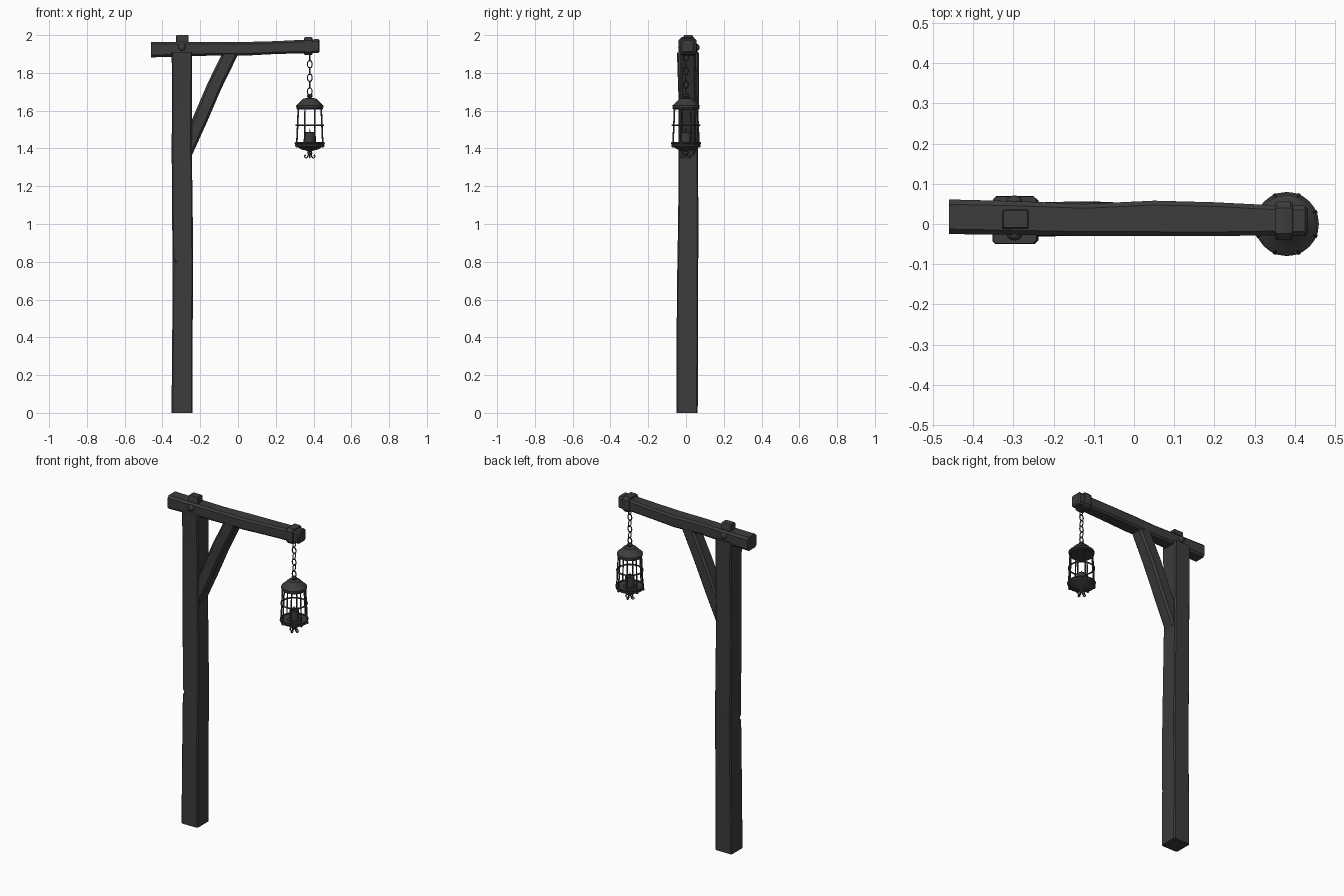
import bpy, bmesh
from math import pi, sin, cos, radians
from mathutils import Vector

if "Cube" in bpy.data.objects:
    bpy.data.objects.remove(bpy.data.objects["Cube"])

dark = bpy.data.materials.new("dark_grey")
dark.diffuse_color = (0.045, 0.045, 0.045, 1)
dark.use_nodes = True
dark.node_tree.nodes["Principled BSDF"].inputs["Base Color"].default_value = dark.diffuse_color
LX = 0.38  # lantern axis


def finish(name, bm, angle=35):
    bmesh.ops.recalc_face_normals(bm, faces=bm.faces)
    me = bpy.data.meshes.new(name)
    bm.to_mesh(me)
    bm.free()
    ob = bpy.data.objects.new(name, me)
    bpy.context.collection.objects.link(ob)
    me.materials.append(dark)
    bpy.ops.object.select_all(action='DESELECT')
    ob.select_set(True)
    bpy.context.view_layer.objects.active = ob
    bpy.ops.object.shade_smooth_by_angle(angle=radians(angle))
    return ob


def timber(name, u, v, sections, cut=0.12):
    """Loft of chamfered rectangles: (centre, half u, half v[, chip on the -u -v corner])."""
    u, v = Vector(u).normalized(), Vector(v).normalized()
    bm = bmesh.new()
    rings = []
    for s in sections:
        c, a, b = Vector(s[0]), s[1], s[2]
        chip = s[3] if len(s) > 3 else 0
        k = min(a, b) * cut
        ring = []
        for su, sv, swap in ((-1, -1, 0), (1, -1, 1), (1, 1, 0), (-1, 1, 1)):
            d = chip if su < 0 and sv < 0 else 0
            p = [(su * a, sv * (b - k - d)), (su * (a - k - d), sv * b)]
            if swap:
                p.reverse()
            ring += [bm.verts.new(c + u * x + v * y) for x, y in p]
        rings.append(ring)
    for r, q in zip(rings, rings[1:]):
        for i in range(8):
            bm.faces.new((r[i], r[(i + 1) % 8], q[(i + 1) % 8], q[i]))
    bm.faces.new(rings[0])
    bm.faces.new(rings[-1])
    return finish(name, bm)


def lathe(name, profile, x=LX, n=20):
    bm = bmesh.new()
    vs = [bm.verts.new((x + r, 0, z)) for r, z in profile]
    es = [bm.edges.new(e) for e in zip(vs, vs[1:])]
    bmesh.ops.spin(bm, geom=vs + es, cent=(x, 0, 0), axis=(0, 0, 1), angle=2 * pi, steps=n)
    bmesh.ops.remove_doubles(bm, verts=bm.verts, dist=1e-5)
    return finish(name, bm)


def tubes(name, paths, r, closed=False, n=6):
    """Round rods swept along point paths, joined into one mesh."""
    bm = bmesh.new()
    for path in paths:
        pts = [Vector(p) for p in path]
        m = len(pts)
        normal = None
        for i in range(m - 2):
            t = (pts[i + 1] - pts[i]).cross(pts[i + 2] - pts[i + 1])
            if t.length > 1e-8:
                normal = t.normalized()
                break
        if normal is None:
            normal = (pts[1] - pts[0]).orthogonal().normalized()
        rings = []
        for i in range(m):
            a = pts[(i - 1) % m] if closed or i > 0 else pts[i]
            b = pts[(i + 1) % m] if closed or i < m - 1 else pts[i]
            side = (b - a).normalized().cross(normal).normalized()
            rings.append([bm.verts.new(pts[i] + r * (normal * cos(2 * pi * k / n) + side * sin(2 * pi * k / n)))
                          for k in range(n)])
        for i in range(m if closed else m - 1):
            p, q = rings[i], rings[(i + 1) % m]
            for k in range(n):
                bm.faces.new((p[k], p[(k + 1) % n], q[(k + 1) % n], q[k]))
        if not closed:
            bm.faces.new(rings[0])
            bm.faces.new(rings[-1])
    return finish(name, bm, 70)


def around(n, r, z, off=0.0):
    return [(LX + r * cos(2 * pi * i / n + off), r * sin(2 * pi * i / n + off), z) for i in range(n)]


# Upright post, slightly bent, with a chip in one corner
timber("post", (1, 0, 0), (0, 1, 0), [
    ((-0.296, 0.006, 0), 0.056, 0.056), ((-0.295, 0.007, 0.35), 0.054, 0.057),
    ((-0.292, 0.008, 0.65), 0.054, 0.056), ((-0.292, 0.009, 0.78), 0.054, 0.055),
    ((-0.292, 0.009, 0.80), 0.054, 0.055, 0.016), ((-0.292, 0.010, 0.82), 0.054, 0.055),
    ((-0.295, 0.012, 1.1), 0.055, 0.053), ((-0.298, 0.012, 1.4), 0.053, 0.052),
    ((-0.297, 0.014, 1.7), 0.053, 0.055), ((-0.297, 0.010, 1.907), 0.054, 0.058)])

# Cross beam
timber("beam", (0, 1, 0), (0, 0, 1), [
    ((-0.46, 0.018, 1.923), 0.043, 0.041), ((-0.3, 0.015, 1.925), 0.042, 0.038),
    ((-0.12, 0.010, 1.928), 0.040, 0.036), ((0.05, 0.014, 1.928), 0.044, 0.036),
    ((0.2, 0.012, 1.934), 0.042, 0.034), ((0.36, 0.009, 1.940), 0.037, 0.036),
    ((0.425, 0.008, 1.942), 0.038, 0.037), ((0.432, 0.008, 1.942), 0.030, 0.030)], 0.3)

# Tenon through the beam
timber("tenon", (1, 0, 0), (0, 1, 0), [
    ((-0.295, 0.012, 1.9), 0.033, 0.024), ((-0.295, 0.012, 1.994), 0.033, 0.024),
    ((-0.295, 0.012, 2.0), 0.030, 0.021)])

# Diagonal brace
timber("brace", (0.906, 0, -0.42), (0, 1, 0), [
    ((-0.285, 0.01, 1.365), 0.038, 0.042), ((-0.20, 0.012, 1.555), 0.039, 0.042),
    ((-0.125, 0.013, 1.73), 0.039, 0.043), ((-0.025, 0.012, 1.935), 0.039, 0.040)], 0.3)

# Round peg heads on both sides of the joint
for name, y, s in (("peg_front", -0.027, -1), ("peg_back", 0.057, 1)):
    bm = bmesh.new()
    bmesh.ops.create_uvsphere(bm, u_segments=12, v_segments=8, radius=0.019)
    for v in bm.verts:
        v.co = Vector((v.co.x - 0.297, v.co.y * 0.75 + y, v.co.z + 1.935))
    finish(name, bm, 60)

# Iron band at the beam tip
timber("beam_band", (0, 1, 0), (0, 0, 1), [
    ((0.350, 0.008, 1.942), 0.044, 0.043), ((0.356, 0.008, 1.942), 0.048, 0.047),
    ((0.389, 0.008, 1.942), 0.048, 0.047), ((0.395, 0.008, 1.942), 0.044, 0.043)], 0.35)

# Chain of alternating links
links = []
for i in range(6):
    link = []
    for k in range(14):
        a = 2 * pi * k / 14
        h, z = 0.0125 * cos(a), 1.702 + 0.036 * i + 0.020 * sin(a)
        link.append((LX + h, 0, z) if i % 2 == 0 else (LX, h, z))
    links.append(link)
tubes("chain", links, 0.0033, True)

# Lantern roof and base
lathe("lantern_roof", [(0, 1.688), (0.010, 1.688), (0.015, 1.682), (0.015, 1.674), (0.010, 1.668),
                       (0.034, 1.664), (0.040, 1.658), (0.066, 1.632), (0.072, 1.628),
                       (0.072, 1.618), (0.062, 1.615), (0, 1.617)])
lathe("lantern_base", [(0, 1.422), (0.066, 1.422), (0.072, 1.425), (0.077, 1.421), (0.077, 1.412),
                       (0.066, 1.408), (0.044, 1.394), (0.018, 1.389), (0.010, 1.384),
                       (0.014, 1.376), (0.010, 1.368), (0, 1.366)])

# Cage bars and hoops
tubes("cage_bars", list(zip(around(8, 0.065, 1.625, pi / 8), around(8, 0.0695, 1.525, pi / 8),
                            around(8, 0.075, 1.415, pi / 8))), 0.0042)
tubes("cage_hoops", [around(24, r, z) for r, z in ((0.066, 1.612), (0.072, 1.523), (0.0755, 1.428))],
      0.0048, True)

# Beads where the bars meet the base
bm = bmesh.new()
for p in around(8, 0.075, 1.412, pi / 8):
    geo = bmesh.ops.create_uvsphere(bm, u_segments=8, v_segments=6, radius=0.0075)
    bmesh.ops.translate(bm, verts=geo["verts"], vec=p)
finish("base_beads", bm, 60)

# Candle in its holder
lathe("candle", [(0, 1.42), (0.036, 1.42), (0.036, 1.428), (0.027, 1.430), (0.027, 1.484),
                 (0.023, 1.487), (0.003, 1.483), (0.002, 1.505), (0, 1.507)], n=16)

# Scrolls under the base
scroll = [(0.004, 1.392), (0.006, 1.372), (0.010, 1.358), (0.017, 1.350), (0.024, 1.351),
          (0.028, 1.358), (0.025, 1.365), (0.020, 1.363)]
tubes("base_scrolls", [[(LX + r * cos(a), r * sin(a), z) for r, z in scroll]
                       for a in (0, pi / 2, pi, 3 * pi / 2)], 0.0036)
